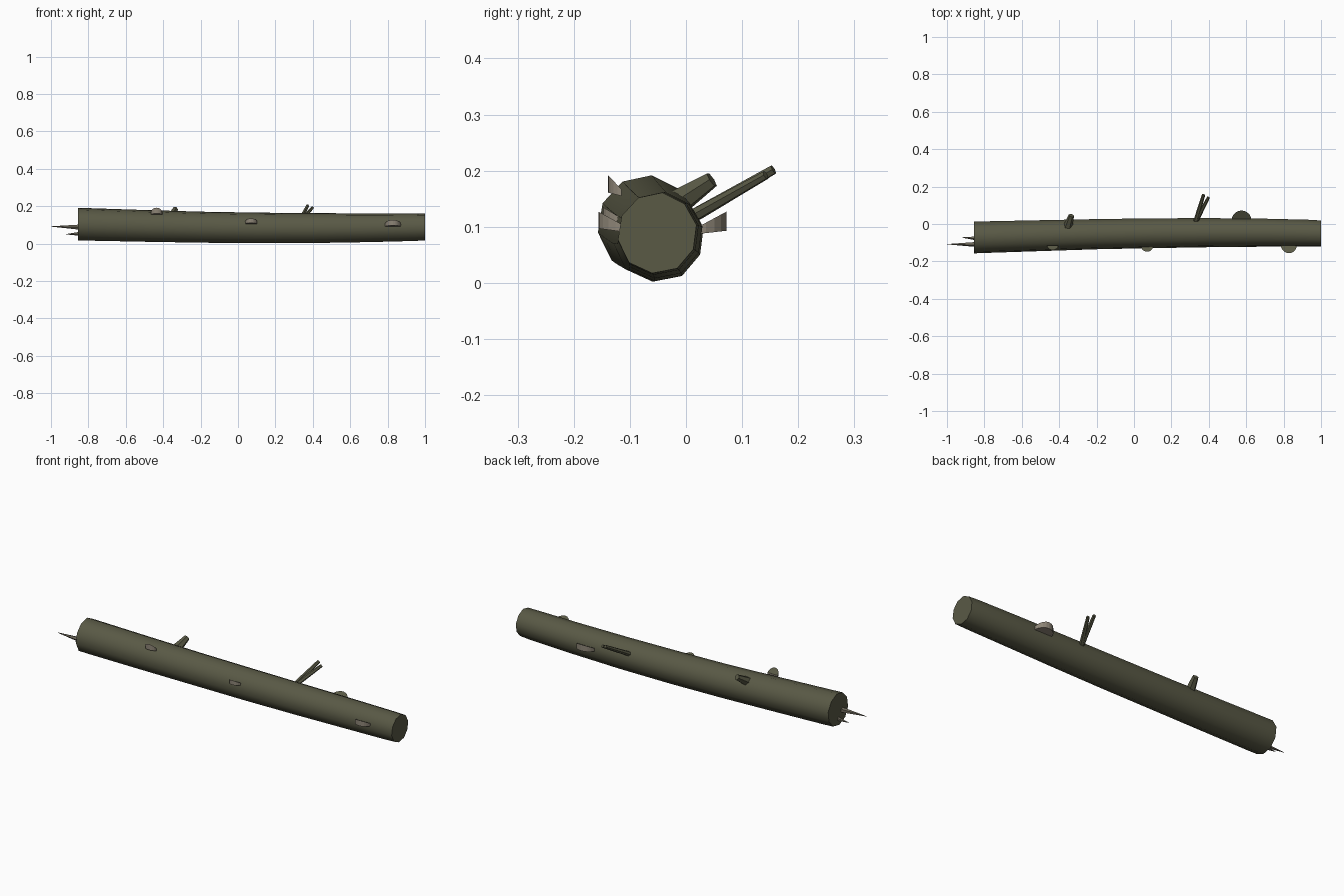
import bpy, bmesh, math, random
from mathutils import Vector

if "Cube" in bpy.data.objects:
    bpy.data.objects.remove(bpy.data.objects["Cube"])

random.seed(4)


def material(name, rgb):
    m = bpy.data.materials.new(name)
    m.diffuse_color = (*rgb, 1)
    m.use_nodes = True
    m.node_tree.nodes["Principled BSDF"].inputs["Base Color"].default_value = m.diffuse_color
    return m


bark = material("mossy bark", (0.10, 0.10, 0.06))
pale = material("pale fungus", (0.27, 0.235, 0.185))
wood = material("bare wood", (0.15, 0.135, 0.10))


def finish(bm, name, mats, smooth=None):
    bmesh.ops.recalc_face_normals(bm, faces=bm.faces[:])
    me = bpy.data.meshes.new(name)
    bm.to_mesh(me)
    bm.free()
    ob = bpy.data.objects.new(name, me)
    bpy.context.collection.objects.link(ob)
    for m in mats:
        me.materials.append(m)
    if smooth:
        bpy.context.view_layer.objects.active = ob
        ob.select_set(True)
        bpy.ops.object.shade_smooth_by_angle(angle=math.radians(smooth))
        ob.select_set(False)
    return ob


def loft(bm, rings):
    loops = [[bm.verts.new(p) for p in r] for r in rings]
    for a, b in zip(loops, loops[1:]):
        for i in range(len(a)):
            j = (i + 1) % len(a)
            bm.faces.new((a[i], a[j], b[j], b[i]))
    bm.faces.new(loops[0])
    bm.faces.new(loops[-1])


# log: slightly bent ten-sided trunk, (x, y centre, z centre, radius)
SIDES = 10
stations = [(-0.855, -0.072, 0.106, 0.087), (-0.80, -0.070, 0.104, 0.087),
            (-0.5, -0.062, 0.096, 0.085), (-0.2, -0.054, 0.089, 0.083),
            (0.1, -0.049, 0.085, 0.082), (0.4, -0.046, 0.084, 0.080),
            (0.7, -0.046, 0.086, 0.077), (0.94, -0.049, 0.089, 0.074),
            (1.0, -0.051, 0.090, 0.072)]
lumps = [random.uniform(0.97, 1.03) for _ in range(SIDES)]
bm = bmesh.new()
loft(bm, [[(x, y + r * k * math.cos(2 * math.pi * (i + 0.3) / SIDES),
            z + r * k * math.sin(2 * math.pi * (i + 0.3) / SIDES))
           for i, k in enumerate(lumps)] for x, y, z, r in stations])
finish(bm, "log", [bark], 50)


# branch stubs, twigs and splinters are tapered rods
def rod(name, a, b, r1, r2, mat, sides=6):
    a, b = Vector(a), Vector(b)
    q = (b - a).to_track_quat('Z', 'Y')
    bm = bmesh.new()
    loft(bm, [[c + q @ Vector((r * math.cos(t), r * math.sin(t), 0))
               for t in [2 * math.pi * i / sides for i in range(sides)]]
              for c, r in ((a, r1), (b, r2))])
    return finish(bm, name, [mat], 50 if sides > 5 else None)


rod("broken_branch", (-0.36, -0.035, 0.13), (-0.335, 0.046, 0.184), 0.028, 0.015, bark)
rod("long_twig", (0.325, 0.0, 0.112), (0.372, 0.156, 0.202), 0.013, 0.009, bark)
rod("short_twig", (0.335, 0.02, 0.123), (0.398, 0.142, 0.192), 0.012, 0.008, bark)
rod("long_splinter", (-0.84, -0.108, 0.088), (-1.0, -0.108, 0.092), 0.015, 0.0008, wood, 5)
rod("short_splinter", (-0.84, -0.076, 0.053), (-0.92, -0.072, 0.05), 0.012, 0.0008, wood, 5)


# bracket fungus: half disc whose top rises outwards, bark top and pale rim
def bracket(name, x, y, z, width, reach, high, side, lift=0.0, n=10):
    bm = bmesh.new()
    top, low = [], []
    for i in range(n + 1):
        t = math.pi * i / n
        px, out = x + width * math.cos(t), math.sin(t)
        py = y + side * reach * out
        low.append(bm.verts.new((px, py, z + (0.006 + lift) * out)))
        top.append(bm.verts.new((px, py, z + 0.012 + (high - 0.012) * out)))
    bm.faces.new(low).material_index = 1
    bm.faces.new(top).material_index = 0
    for i in range(n + 1):
        j = (i + 1) % (n + 1)
        bm.faces.new((low[i], low[j], top[j], top[i])).material_index = 1
    return finish(bm, name, [bark, pale])


bracket("back_bracket", 0.575, 0.02, 0.087, 0.053, 0.052, 0.040, 1)
bracket("right_bracket", 0.828, -0.112, 0.091, 0.043, 0.044, 0.036, -1)
bracket("middle_bracket", 0.07, -0.118, 0.105, 0.032, 0.030, 0.030, -1)
bracket("left_bracket", -0.435, -0.115, 0.155, 0.030, 0.024, 0.037, -1)
